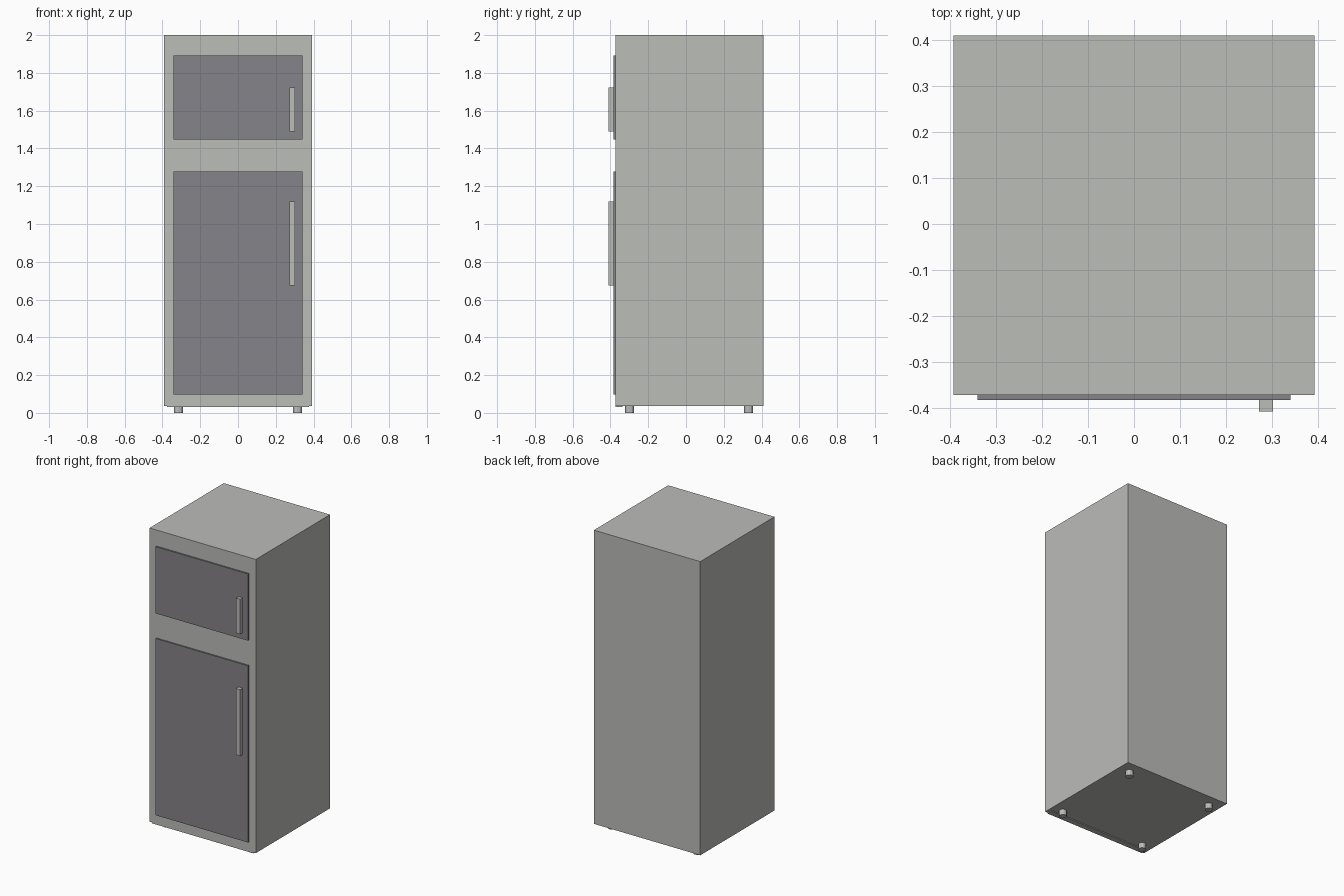
import bpy
import bmesh
from mathutils import Matrix, Vector

if "Cube" in bpy.data.objects:
    bpy.data.objects.remove(bpy.data.objects["Cube"])


def material(name, color):
    m = bpy.data.materials.new(name)
    m.diffuse_color = (*color, 1)
    m.use_nodes = True
    m.node_tree.nodes["Principled BSDF"].inputs["Base Color"].default_value = m.diffuse_color
    return m


light_grey = material("light_grey", (0.50, 0.51, 0.485))
dark_grey = material("dark_grey", (0.235, 0.228, 0.246))


def finish(name, bm, mat):
    me = bpy.data.meshes.new(name)
    bm.to_mesh(me)
    bm.free()
    me.materials.append(mat)
    ob = bpy.data.objects.new(name, me)
    bpy.context.collection.objects.link(ob)
    return ob


def box(name, lo, hi, mat):
    lo, hi = Vector(lo), Vector(hi)
    bm = bmesh.new()
    bmesh.ops.create_cube(bm, size=1, matrix=Matrix.Translation((lo + hi) / 2)
                          @ Matrix.Diagonal((*(hi - lo), 1)))
    return finish(name, bm, mat)


def cylinder(name, x, y, z0, z1, radius, mat):
    bm = bmesh.new()
    bmesh.ops.create_cone(bm, cap_ends=True, segments=12, radius1=radius, radius2=radius,
                          depth=z1 - z0, matrix=Matrix.Translation((x, y, (z0 + z1) / 2)))
    return finish(name, bm, mat)


# Cabinet and the thin plinth strip under its front edge
box("cabinet", (-0.393, -0.373, 0.037), (0.393, 0.411, 2.0), light_grey)
box("front_plinth", (-0.375, -0.373, 0.031), (0.375, -0.335, 0.038), light_grey)

# Doors with their handles: door bottom/top, handle bottom/top
for name, d0, d1, h0, h1 in (("freezer", 1.447, 1.893, 1.49, 1.723),
                             ("fridge", 0.098, 1.279, 0.675, 1.119)):
    box(name + "_door", (-0.341, -0.383, d0), (0.341, -0.372, d1), dark_grey)
    box(name + "_handle", (0.272, -0.409, h0), (0.303, -0.382, h1), light_grey)

# Four round feet
for side, x in (("left", -0.315), ("right", 0.315)):
    for end, y in (("front", -0.298), ("back", 0.332)):
        cylinder(f"{end}_{side}_foot", x, y, 0.0, 0.038, 0.024, light_grey)
